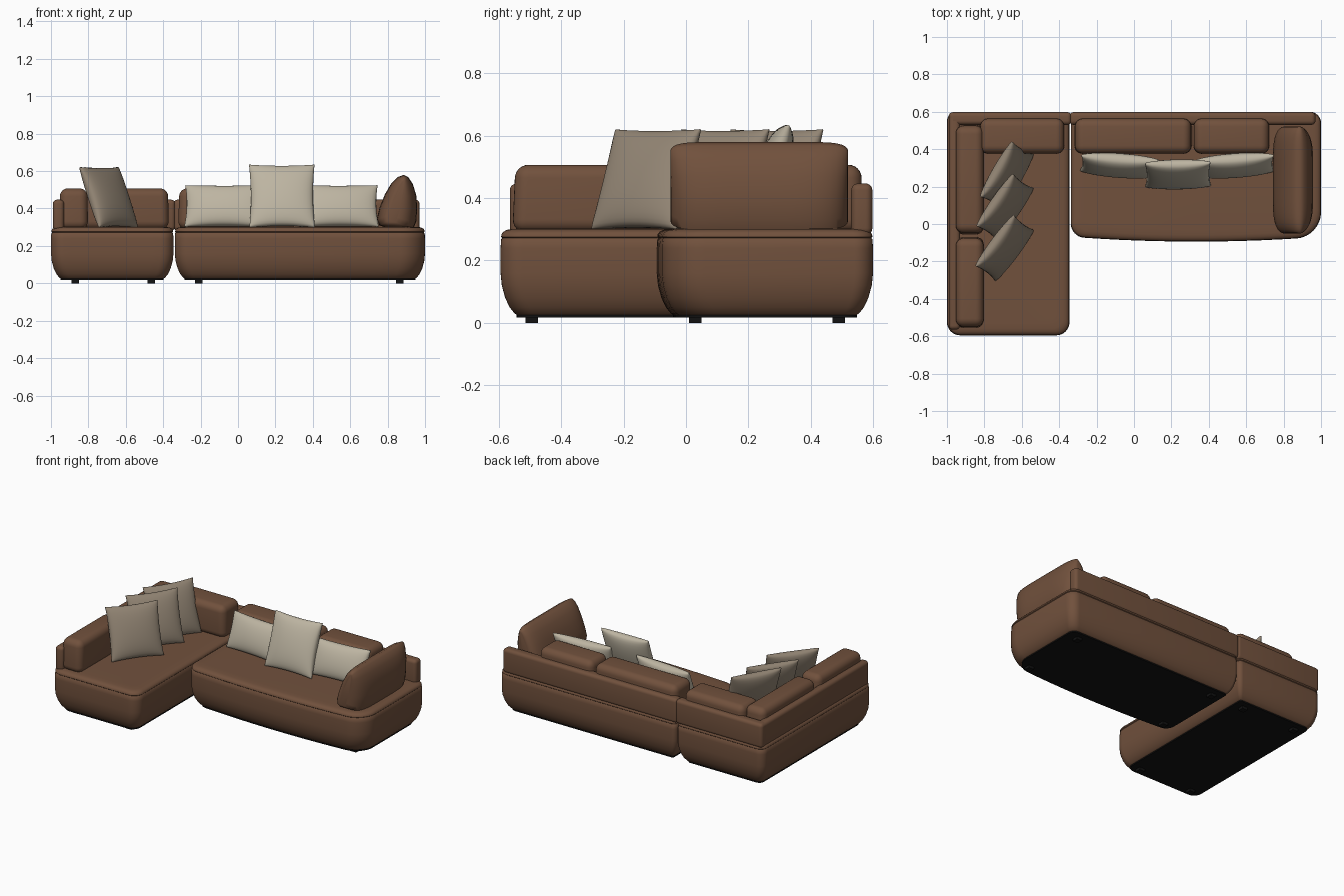
import bpy, bmesh, math
from mathutils import Matrix, Vector

cube = bpy.data.objects.get("Cube")
if cube:
    bpy.data.objects.remove(cube, do_unlink=True)


def material(name, rgb):
    m = bpy.data.materials.new(name)
    m.use_nodes = True
    color = (*rgb, 1)
    m.diffuse_color = color
    bsdf = m.node_tree.nodes["Principled BSDF"]
    bsdf.inputs["Base Color"].default_value = color
    bsdf.inputs["Roughness"].default_value = 0.8
    return m


BROWN = material("brown leather", (0.165, 0.082, 0.046))
CREAM = material("cream fabric", (0.51, 0.46, 0.36))
TAUPE = material("taupe fabric", (0.29, 0.235, 0.175))
BLACK = material("black plastic", (0.006, 0.006, 0.006))


def finish(name, bm, mat, angle=50):
    bmesh.ops.recalc_face_normals(bm, faces=bm.faces)
    mesh = bpy.data.meshes.new(name)
    bm.to_mesh(mesh)
    bm.free()
    mesh.materials.append(mat)
    ob = bpy.data.objects.new(name, mesh)
    bpy.context.collection.objects.link(ob)
    bpy.ops.object.select_all(action='DESELECT')
    ob.select_set(True)
    bpy.context.view_layer.objects.active = ob
    bpy.ops.object.shade_smooth_by_angle(angle=math.radians(angle))
    return ob


def loft(name, rings, mat, angle=50):
    """Skin a stack of closed rings and cap both ends."""
    bm = bmesh.new()
    rows = [[bm.verts.new(p) for p in ring] for ring in rings]
    for a, b in zip(rows, rows[1:]):
        n = len(a)
        for i in range(n):
            bm.faces.new((a[i], a[(i + 1) % n], b[(i + 1) % n], b[i]))
    bm.faces.new(rows[0])
    bm.faces.new(rows[-1])
    return finish(name, bm, mat, angle)


def outline(x0, x1, y0, y1, radii, z, inset=0, bulge=0):
    """Rounded rectangle; radii run front left-hand, front right-hand, back right-hand, back left-hand in x."""
    x0, x1, y0, y1 = x0 + inset, x1 - inset, y0 + inset, y1 - inset
    pts = []
    corners = ((x0, y0, 1, 1), (x1, y0, -1, 1), (x1, y1, -1, -1), (x0, y1, 1, -1))
    for k, (cx, cy, sx, sy) in enumerate(corners):
        r = max(radii[k] - inset * 0.3, 0.015)
        for i in range(9):
            a = math.pi * (1 + k / 2 + i / 16)
            pts.append((cx + sx * r + r * math.cos(a), cy + sy * r + r * math.sin(a)))
        if k == 0:
            # intermediate points let the front edge bow outwards
            xa, xb = x0 + r, x1 - radii[1]
            pts += [(xa + (xb - xa) * t / 12, y0) for t in range(1, 12)]
    mid, half = (x0 + x1) / 2, (x1 - x0) / 2
    depth = y1 - y0
    return [(x, y - bulge * (1 - ((x - mid) / half) ** 2) * (y1 - y) / depth, z) for x, y in pts]


# Upholstered bases: rounded underside, piped seam and soft seat top
BASE_PROFILE = [(0.024, 0.055), (0.03, 0.045), (0.05, 0.029), (0.08, 0.015), (0.12, 0.004),
                (0.16, 0), (0.24, 0), (0.268, 0.002), (0.272, 0.006), (0.276, 0.002),
                (0.284, 0.003), (0.292, 0.009), (0.298, 0.02), (0.301, 0.035), (0.302, 0.07)]
BASES = {
    "chaise": ((-1, -0.345, -0.595, 0.6), (0.07, 0.07, 0.03, 0.05), 0),
    "sofa": ((-0.338, 1, -0.068, 0.6), (0.07, 0.13, 0.06, 0.03), 0.026),
}
for label, (box, radii, bulge) in BASES.items():
    loft(label + "_base", [outline(*box, radii, z, d, bulge) for z, d in BASE_PROFILE], BROWN)
    loft(label + "_underside", [outline(*box, radii, z, 0.052, bulge) for z in (0.017, 0.025)], BLACK, 30)


def block(name, lo, hi, bevel, mat, segments=5, taper=0, puff=0):
    """Rounded box; taper narrows the top, puff swells the sides."""
    lo, hi = Vector(lo), Vector(hi)
    bm = bmesh.new()
    bmesh.ops.create_cube(bm, size=1)
    for v in bm.verts:
        s = 1 - taper * (v.co.z + 0.5)
        v.co.x, v.co.y = v.co.x * s, v.co.y * s
        v.co = Vector(a * b for a, b in zip(v.co, hi - lo))
    if bevel:
        bmesh.ops.bevel(bm, geom=bm.edges[:], offset=bevel, segments=segments, profile=0.5, affect='EDGES')
    bmesh.ops.translate(bm, verts=bm.verts, vec=(lo + hi) / 2)
    return finish(name, bm, mat, 40)


# Feet
FEET = [("chaise", x, y) for x in (-0.87, -0.465) for y in (-0.495, 0.49)]
FEET += [("sofa", x, y) for x in (-0.21, 0.865) for y in (0.03, 0.49)]
for i, (label, x, y) in enumerate(FEET):
    block(f"{label}_foot_{i + 1}", (x - 0.02, y - 0.02, 0), (x + 0.02, y + 0.02, 0.022), 0, BLACK)

# Low rails along the back and the right-hand side
block("back_rail_sofa", (-0.345, 0.53, 0.282), (0.97, 0.598, 0.447), 0.022, BROWN)
block("back_rail_chaise", (-0.99, 0.53, 0.282), (-0.335, 0.598, 0.447), 0.022, BROWN)
block("side_rail", (-0.99, -0.565, 0.282), (-0.93, 0.59, 0.447), 0.022, BROWN)

# Back cushions
for name, x0, x1 in (("corner", -0.825, -0.37), ("wide", -0.32, 0.31), ("narrow", 0.317, 0.725)):
    block(name + "_back_cushion", (x0, 0.375, 0.29), (x1, 0.565, 0.507), 0.042, BROWN, 6, 0.02)
for name, y0, y1 in (("rear", -0.058, 0.535), ("front", -0.557, -0.068)):
    block(name + "_side_cushion", (-0.955, y0, 0.29), (-0.802, y1, 0.507), 0.042, BROWN, 6, 0.04)

# Leaning armrest: leaf-shaped section swept along the seat with rounded ends
ARM = [(0.79, 0.298), (0.755, 0.31), (0.742, 0.345), (0.757, 0.405), (0.785, 0.475), (0.82, 0.535),
       (0.855, 0.568), (0.886, 0.58), (0.91, 0.568), (0.935, 0.53), (0.953, 0.47), (0.958, 0.4),
       (0.953, 0.33), (0.94, 0.298)]
rings = []
for i in range(25):
    t = math.cos(math.pi * i / 24)
    sx = 0.25 + 0.75 * (1 - abs(t) ** 5) ** 0.5
    sz = 0.80 + 0.20 * (1 - abs(t) ** 9) ** 0.5
    ring = []
    for x, z in ARM:
        axis = 0.85 + (z - 0.44) * 0.28
        ring.append((axis + (x - axis) * sx, 0.235 - 0.285 * t, 0.44 + (z - 0.44) * sz))
    rings.append(ring)
loft("armrest", rings, BROWN, 60)


def pillow(name, width, height, center, turn, lean, mat, thick=0.1, n=18):
    """Throw pillow with pinched edges and pointed corners."""
    bm = bmesh.new()
    for side in (-1, 1):
        new = bmesh.ops.create_grid(bm, x_segments=n, y_segments=n, size=1)["verts"]
        for v in new:
            u, w = math.sin(v.co.x * math.pi / 2), math.sin(v.co.y * math.pi / 2)
            puff = max((1 - u * u) * (1 - w * w), 0) ** 0.42
            v.co = (u * width / 2 * (1 - 0.05 * (1 - w * w) * abs(u)),
                    side * thick / 2 * puff + side * 0.003,
                    w * height / 2 * (1 - 0.05 * (1 - u * u) * abs(w)))
    edge = [e for e in bm.edges if e.is_boundary]
    bmesh.ops.bridge_loops(bm, edges=edge)
    place = (Matrix.Translation(center) @ Matrix.Rotation(math.radians(turn), 4, 'Z')
             @ Matrix.Rotation(math.radians(-lean), 4, 'X'))
    bmesh.ops.transform(bm, matrix=place, verts=bm.verts)
    return finish(name, bm, mat, 70)


# Throw pillows
pillow("chaise_pillow_rear", 0.34, 0.345, (-0.68, 0.26, 0.46), 60, 22, TAUPE)
pillow("chaise_pillow_middle", 0.34, 0.345, (-0.69, 0.09, 0.46), 55, 22, TAUPE)
pillow("chaise_pillow_front", 0.34, 0.345, (-0.692, -0.128, 0.46), 53, 22, TAUPE)
pillow("sofa_pillow_center", 0.35, 0.355, (0.235, 0.265, 0.467), 1, 20, CREAM)
pillow("lumbar_pillow_right", 0.42, 0.235, (-0.075, 0.312, 0.413), -4, 20, CREAM)
pillow("lumbar_pillow_left", 0.42, 0.235, (0.54, 0.312, 0.413), 4, 20, CREAM)
